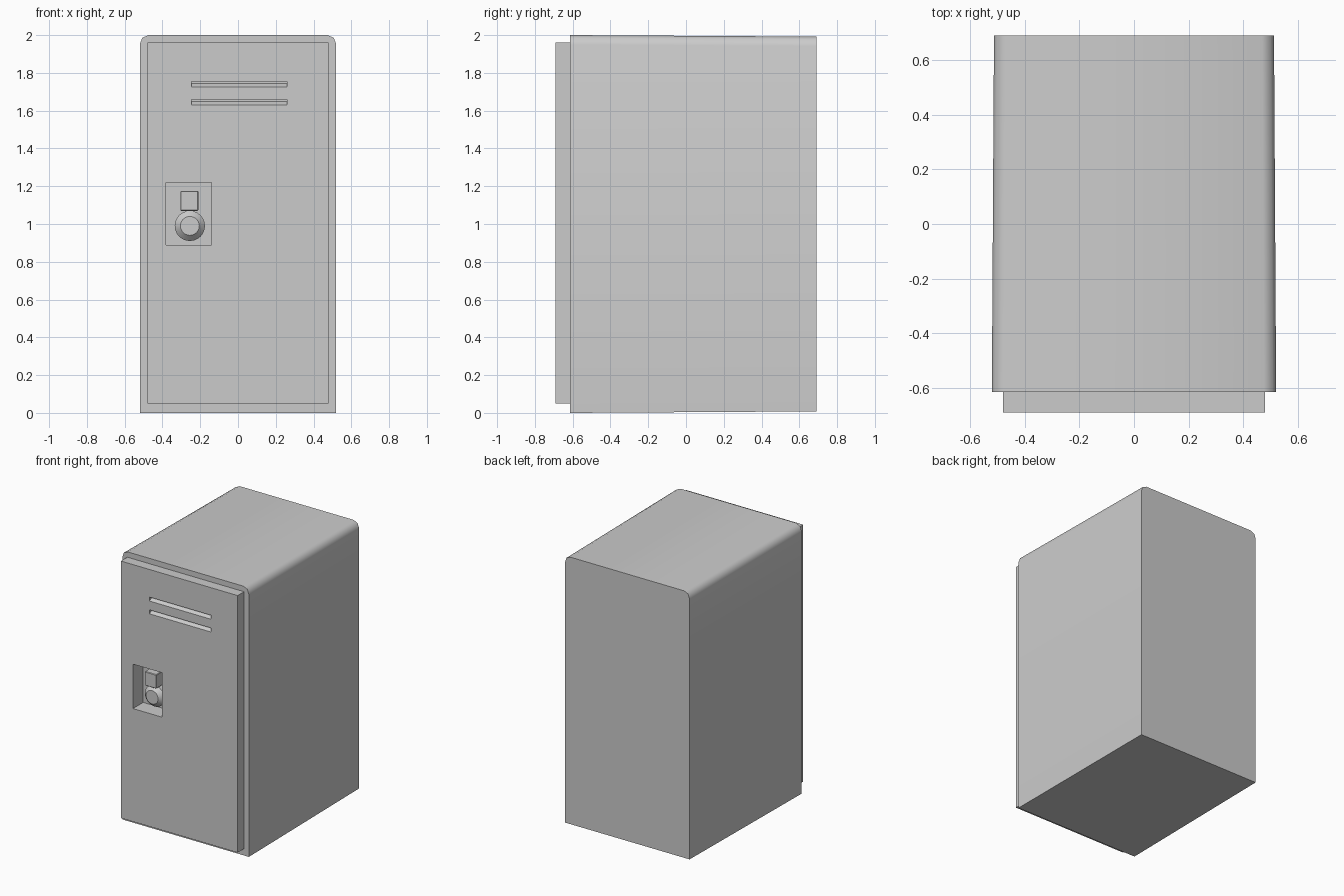
import bpy, bmesh, math

if "Cube" in bpy.data.objects:
    bpy.data.objects.remove(bpy.data.objects["Cube"])


def prism(name, front, y0, y1, back=None):
    """Loft an (x, z) outline from y0 to a matching outline at y1."""
    back = back or front
    bm = bmesh.new()
    a = [bm.verts.new((x, y0, z)) for x, z in front]
    b = [bm.verts.new((x, y1, z)) for x, z in back]
    bm.faces.new(a)
    bm.faces.new(b[::-1])
    for i in range(len(a)):
        j = (i + 1) % len(a)
        bm.faces.new((a[i], b[i], b[j], a[j]))
    bmesh.ops.recalc_face_normals(bm, faces=bm.faces)
    mesh = bpy.data.meshes.new(name)
    bm.to_mesh(mesh)
    bm.free()
    ob = bpy.data.objects.new(name, mesh)
    bpy.context.collection.objects.link(ob)
    return ob


def rect(x0, x1, z0, z1):
    return [(x0, z0), (x1, z0), (x1, z1), (x0, z1)]


def select(ob):
    bpy.ops.object.select_all(action='DESELECT')
    ob.select_set(True)
    bpy.context.view_layer.objects.active = ob


def carve(ob, cutter):
    mod = ob.modifiers.new("cut", 'BOOLEAN')
    mod.operation = 'DIFFERENCE'
    mod.solver = 'EXACT'
    mod.object = cutter
    select(ob)
    bpy.ops.object.modifier_apply(modifier=mod.name)


# Cabinet: rounded top corners, tapering slightly toward the back
half = [(0.52, 0), (0.52, 1.95), (0.508, 1.985), (0.475, 2.0)]
outline = half + [(-x, z) for x, z in reversed(half)]
rear = [(x * 0.985, 1 + (z - 1) * 0.992) for x, z in outline]
cabinet = prism("cabinet", outline, -0.615, 0.69, rear)

# Door panel
door = prism("door", rect(-0.48, 0.48, 0.05, 1.96), -0.69, -0.615)

# Handle recess, cut through the door into the cabinet
recess = prism("recess_cutter", rect(-0.38, -0.14, 0.89, 1.22), -0.75, -0.57)
carve(door, recess)
carve(cabinet, recess)
bpy.data.objects.remove(recess)

# Vent slots with a sloping lower face
for z in (1.63, 1.725):
    slot = prism("slot_cutter", rect(-0.245, 0.26, z, z + 0.03), -0.69, -0.66,
                 rect(-0.245, 0.26, z + 0.018, z + 0.03))
    # push the open end slightly out in front of the door
    for v in slot.data.vertices:
        if v.co.y < -0.68:
            v.co.y -= 0.001
    carve(door, slot)
    bpy.data.objects.remove(slot)

# Latch block above the dial
latch = prism("latch", rect(-0.305, -0.21, 1.07, 1.175), -0.66, -0.57)
mod = latch.modifiers.new("bevel", 'BEVEL')
mod.width = 0.004
mod.segments = 1

# Round lock dial with a bevelled face
rings = [(0.08, -0.57), (0.08, -0.615), (0.05, -0.645)]
bm = bmesh.new()
loops = []
n = 24
for r, y in rings:
    loops.append([bm.verts.new((-0.255 + r * math.cos(2 * math.pi * i / n), y,
                                0.99 + r * math.sin(2 * math.pi * i / n)))
                  for i in range(n)])
for a, b in zip(loops, loops[1:]):
    for i in range(n):
        j = (i + 1) % n
        bm.faces.new((a[i], a[j], b[j], b[i]))
bm.faces.new(loops[0])
bm.faces.new(loops[-1])
bmesh.ops.recalc_face_normals(bm, faces=bm.faces)
mesh = bpy.data.meshes.new("lock_dial")
bm.to_mesh(mesh)
bm.free()
dial = bpy.data.objects.new("lock_dial", mesh)
bpy.context.collection.objects.link(dial)

for ob in (cabinet, dial):
    select(ob)
    bpy.ops.object.shade_smooth_by_angle(angle=math.radians(50 if ob is cabinet else 30))
